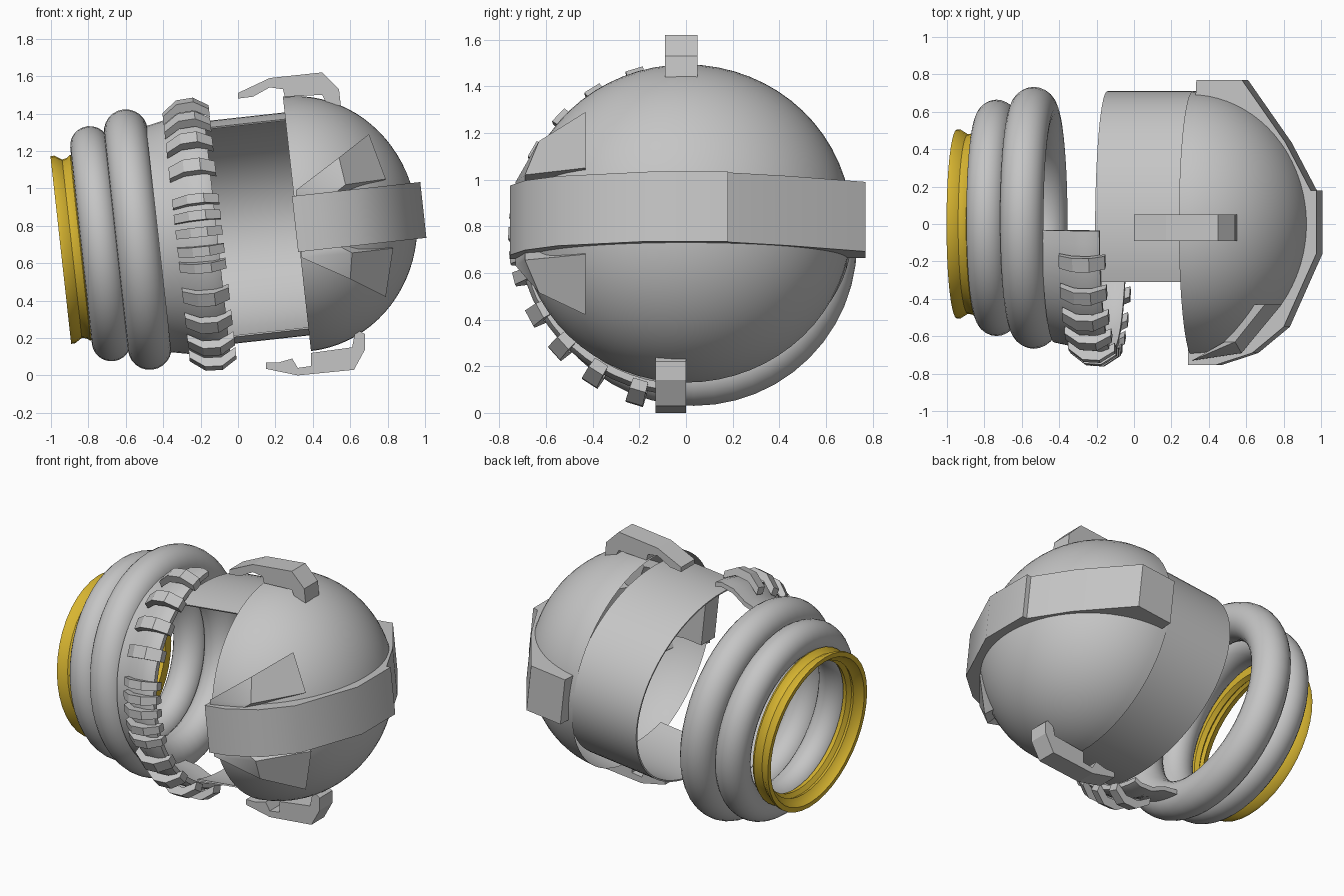
import bpy, bmesh, math
from mathutils import Matrix, Vector

cube = bpy.data.objects.get("Cube")
if cube:
    bpy.data.objects.remove(cube, do_unlink=True)


def make_material(name, rgb):
    m = bpy.data.materials.new(name)
    m.use_nodes = True
    m.diffuse_color = (*rgb, 1)
    m.node_tree.nodes["Principled BSDF"].inputs["Base Color"].default_value = (*rgb, 1)
    return m


GREY = make_material("grey", (0.56, 0.56, 0.56))
GOLD = make_material("gold", (0.68, 0.46, 0.03))

# Everything is turned about one tilted axis through the dome centre
CENTRE = Vector((0.315, 0, 0.81))
TILT = Matrix.Translation(CENTRE) @ Matrix.Rotation(math.radians(-6.3), 4, 'Y')


def finish(bm, name, mat, matrix=Matrix(), smooth=True):
    bmesh.ops.remove_doubles(bm, verts=bm.verts, dist=0.0001)
    bmesh.ops.recalc_face_normals(bm, faces=bm.faces)
    mesh = bpy.data.meshes.new(name)
    bm.to_mesh(mesh)
    bm.free()
    ob = bpy.data.objects.new(name, mesh)
    bpy.context.collection.objects.link(ob)
    mesh.materials.append(mat)
    ob.matrix_world = matrix
    if smooth:
        bpy.ops.object.select_all(action='DESELECT')
        ob.select_set(True)
        bpy.context.view_layer.objects.active = ob
        bpy.ops.object.shade_smooth_by_angle(angle=math.radians(35))
    return ob


def sweep(name, profile, ry=1, rz=1, start=0, end=360, steps=48,
          closed=True, mat=GREY, offset=(0, 0, 0), smooth=True):
    """Turn a profile of (axial, radius) points about the tilted axis."""
    bm = bmesh.new()
    rows = []
    for i in range(steps + 1):
        a = math.radians(start + (end - start) * i / steps)
        rows.append([bm.verts.new((x, r * ry * math.cos(a), r * rz * math.sin(a)))
                     for x, r in profile])
    n = len(profile)
    for p, q in zip(rows, rows[1:]):
        for j in range(n if closed else n - 1):
            k = (j + 1) % n
            bm.faces.new((p[j], p[k], q[k], q[j]))
    if closed and end - start < 360:
        bm.faces.new(rows[0])
        bm.faces.new(rows[-1])
    return finish(bm, name, mat, TILT @ Matrix.Translation(offset), smooth)


# Dome, open at its base
quarter = [math.pi / 2 * i / 20 for i in range(21)]
sweep("dome", [(0.643 * math.sin(t), max(math.cos(t), 0.00001)) for t in quarter],
      0.71, 0.684, steps=64, closed=False)

# Curved rear wall behind the dome
sweep("rear_wall", [(-0.46, 1), (0.02, 1), (0.02, 0.985), (-0.46, 0.985)],
      0.76, 0.6, -110, 110, offset=(0, -0.05, 0))


# Two round collar rings
def ring(name, x, major, tube):
    circle = [2 * math.pi * i / 24 for i in range(24)]
    sweep(name, [(x + tube * math.cos(t), major + tube * math.sin(t)) for t in circle],
          offset=(0, 0.033, 0.01))


ring("large_ring", -0.855, 0.583, 0.117)
ring("small_ring", -1.055, 0.527, 0.105)

# Ridged end ring
sweep("end_ring", [(-1.27, 0.505), (-1.25, 0.505), (-1.21, 0.48), (-1.185, 0.485),
                   (-1.165, 0.5), (-1.15, 0.49), (-1.15, 0.43), (-1.18, 0.42),
                   (-1.20, 0.445), (-1.22, 0.435), (-1.24, 0.46), (-1.27, 0.475)],
      mat=GOLD, steps=40)

# Front arc band with its clips
sweep("front_band", [(-0.745, 0.615), (-0.65, 0.635), (-0.56, 0.685), (-0.47, 0.695),
                     (-0.43, 0.68), (-0.43, 0.65), (-0.48, 0.665), (-0.56, 0.655),
                     (-0.65, 0.605), (-0.745, 0.585)],
      1.03, 0.99, 93, 267, steps=30)
clip = [(-0.65, 0.675), (-0.57, 0.735), (-0.48, 0.74), (-0.40, 0.69),
        (-0.40, 0.645), (-0.48, 0.69), (-0.57, 0.685), (-0.65, 0.63)]
clip_angles = (73, 58, 44, 30, 15, 8, 1, -7, -14, -28, -42, -57, -73)
for i, up in enumerate(clip_angles):
    half = 2 if abs(up) < 20 else 2.9
    mid = 180 - up
    sweep(f"band_clip_{i + 1}", clip, 1.03, 1.02, mid - half, mid + half, 1, smooth=False)

# Bent belt around the dome
outline = [(0.035, 0.77), (0.28, 0.77), (0.515, 0.435), (0.65, 0.18), (0.68, 0.18),
           (0.68, -0.16), (0.505, -0.55), (0.335, -0.69), (0.135, -0.755), (-0.01, -0.755)]
bm = bmesh.new()
cols = []
for x, y in outline:
    cols.append([bm.verts.new((x * s, y * s, z))
                 for s, z in ((1, -0.15), (1, 0.15), (0.82, 0.15), (0.82, -0.15))])
for p, q in zip(cols, cols[1:]):
    for j in range(4):
        k = (j + 1) % 4
        bm.faces.new((p[j], p[k], q[k], q[j]))
bm.faces.new(cols[0])
bm.faces.new(cols[-1])
finish(bm, "dome_belt", GREY, TILT)


# Wedge plates above and below the belt: a tip, then a fold, then a flat end
def wedge(name, tip, fold, end):
    bm = bmesh.new()
    outer = [Vector(p) for p in (tip, fold[0], end[0], end[1], fold[1])]
    inner = [Vector((CENTRE.x + (p.x - CENTRE.x) * 0.75, p.y,
                     CENTRE.z + (p.z - CENTRE.z) * 0.75)) for p in outer]
    a = [bm.verts.new(p) for p in outer]
    b = [bm.verts.new(p) for p in inner]
    for v in (a, b):
        bm.faces.new((v[0], v[1], v[4]))
        bm.faces.new((v[1], v[2], v[3], v[4]))
    for j in range(5):
        k = (j + 1) % 5
        bm.faces.new((a[j], a[k], b[k], b[j]))
    finish(bm, name, GREY)


wedge("upper_wedge", (0.31, -0.73, 0.99),
      [(0.54, -0.63, 1.165), (0.575, -0.69, 1.02)],
      [(0.70, -0.43, 1.29), (0.79, -0.43, 1.05)])
wedge("lower_wedge", (0.34, -0.73, 0.63),
      [(0.61, -0.69, 0.655), (0.60, -0.63, 0.515)],
      [(0.83, -0.43, 0.68), (0.79, -0.43, 0.42)])


# Hooked brackets
def bracket(name, outline, y0, y1):
    bm = bmesh.new()
    face = bm.faces.new([bm.verts.new((x, y0, z)) for x, z in outline])
    ext = bmesh.ops.extrude_face_region(bm, geom=[face])
    moved = [v for v in ext["geom"] if isinstance(v, bmesh.types.BMVert)]
    bmesh.ops.translate(bm, verts=moved, vec=(0, y1 - y0, 0))
    return finish(bm, name, GREY, smooth=False)


bracket("top_bracket", [(0, 1.48), (0, 1.51), (0.17, 1.59), (0.45, 1.62), (0.54, 1.53),
                        (0.55, 1.44), (0.47, 1.46), (0.45, 1.50), (0.25, 1.49),
                        (0.24, 1.53), (0.17, 1.54), (0.08, 1.49)], -0.09, 0.05)
bracket("bottom_bracket", [(0.15, 0.07), (0.15, 0.035), (0.32, 0), (0.62, 0.03),
                           (0.68, 0.14), (0.68, 0.22), (0.63, 0.25), (0.61, 0.15),
                           (0.39, 0.12), (0.39, 0.05), (0.32, 0.04), (0.29, 0.09),
                           (0.22, 0.07)], -0.13, 0)
